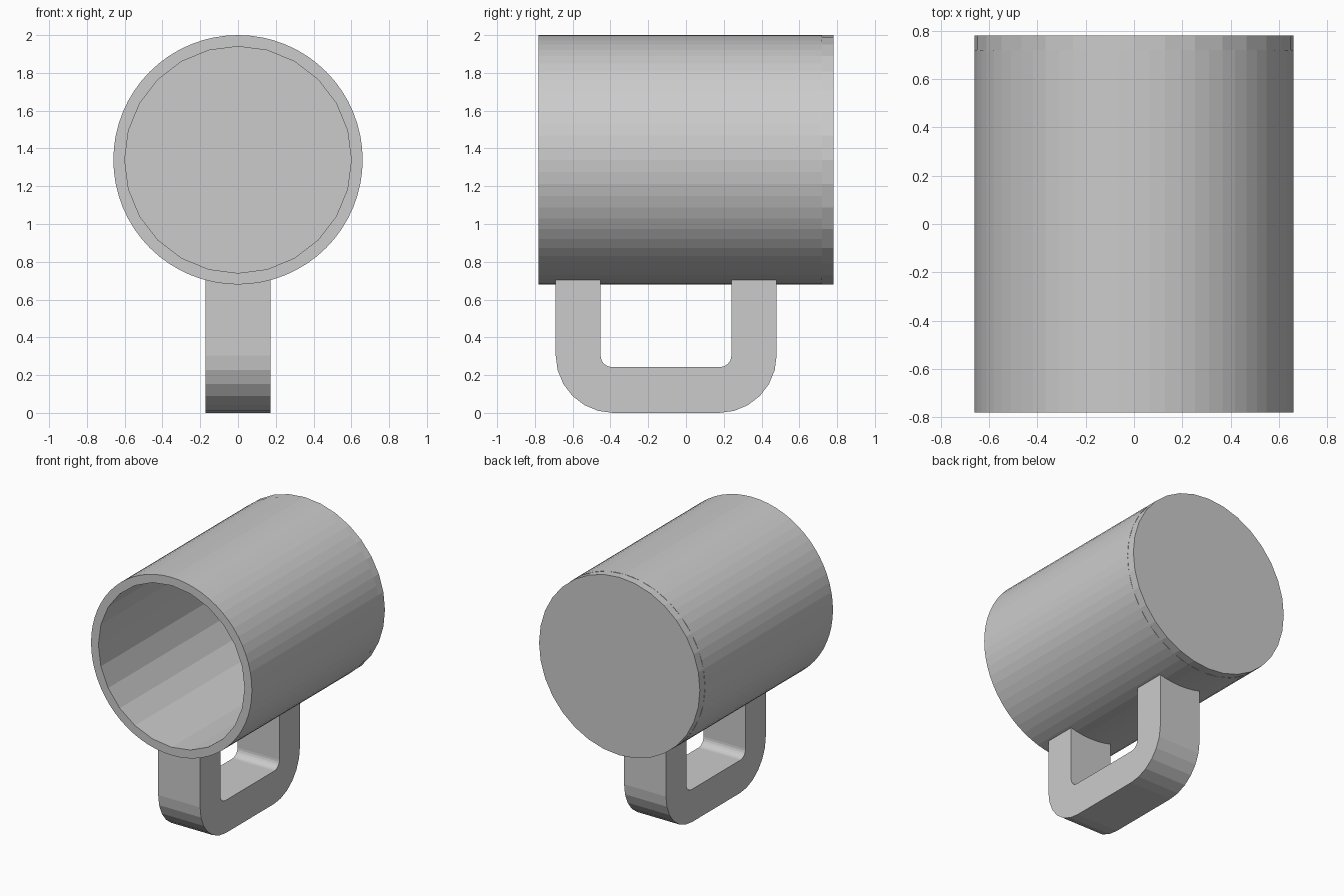
import bpy
import bmesh
from math import sin, cos, pi

if "Cube" in bpy.data.objects:
    bpy.data.objects.remove(bpy.data.objects["Cube"])

AXIS_Z = 1.34          # height of the cup's axis
OUTER, INNER = 0.66, 0.60
MOUTH, FLOOR, BACK = -0.78, 0.72, 0.78

grey = bpy.data.materials.new("plain grey")
grey.use_nodes = True
colour = (0.6, 0.6, 0.6, 1)
grey.diffuse_color = colour
grey.node_tree.nodes["Principled BSDF"].inputs["Base Color"].default_value = colour


def finish(name, bm):
    bmesh.ops.recalc_face_normals(bm, faces=bm.faces[:])
    mesh = bpy.data.meshes.new(name)
    bm.to_mesh(mesh)
    bm.free()
    mesh.materials.append(grey)
    obj = bpy.data.objects.new(name, mesh)
    bpy.context.collection.objects.link(obj)
    return obj


def ring(bm, radius, sides, y):
    """Closed loop of edges around the cup's axis."""
    verts = [bm.verts.new((radius * sin(2 * pi * i / sides), y,
                           AXIS_Z + radius * cos(2 * pi * i / sides)))
             for i in range(sides)]
    return [bm.edges.new((verts[i - 1], verts[i])) for i in range(sides)]


# Cup wall: fine outer tube, coarser inner tube, flat rims at both ends
bm = bmesh.new()
outer = [ring(bm, OUTER, 64, y) for y in (MOUTH, FLOOR)]
inner = [ring(bm, INNER, 24, y) for y in (MOUTH, FLOOR)]
for pair in (outer, inner):
    bmesh.ops.bridge_loops(bm, edges=pair[0] + pair[1])
for out_loop, in_loop in zip(outer, inner):
    bmesh.ops.triangle_fill(bm, edges=out_loop + in_loop, use_beauty=True)
finish("cup_wall", bm)

# Cup base: disc closing the back end
bm = bmesh.new()
ends = [ring(bm, OUTER, 32, y) for y in (FLOOR, BACK)]
bmesh.ops.bridge_loops(bm, edges=ends[0] + ends[1])
for loop in ends:
    bmesh.ops.contextual_create(bm, geom=loop)
finish("cup_base", bm)


def u_profile(y0, y1, bottom, top, radius, steps=6):
    """U shape in the YZ plane with two rounded lower corners."""
    points = [(y0, top)]
    for centre, start in ((y0 + radius, pi), (y1 - radius, 1.5 * pi)):
        for i in range(steps + 1):
            a = start + i * pi / 2 / steps
            points.append((centre + radius * cos(a),
                           bottom + radius + radius * sin(a)))
    return points + [(y1, top)]


# Handle: U-shaped strap whose ends sink into the cup wall
HALF_WIDTH, HANDLE_TOP = 0.172, 0.72
outside = u_profile(-0.69, 0.48, 0.0, HANDLE_TOP, 0.305)
inside = u_profile(-0.452, 0.24, 0.243, HANDLE_TOP, 0.06)
bm = bmesh.new()
rows = [[bm.verts.new((x, y, z)) for y, z in line]
        for x, line in ((-HALF_WIDTH, outside), (HALF_WIDTH, outside),
                        (HALF_WIDTH, inside), (-HALF_WIDTH, inside))]
for k in range(4):
    a, b = rows[k], rows[(k + 1) % 4]
    for i in range(len(a) - 1):
        bm.faces.new((a[i], a[i + 1], b[i + 1], b[i]))
for end in (0, -1):
    bm.faces.new([row[end] for row in rows])
finish("handle", bm)
